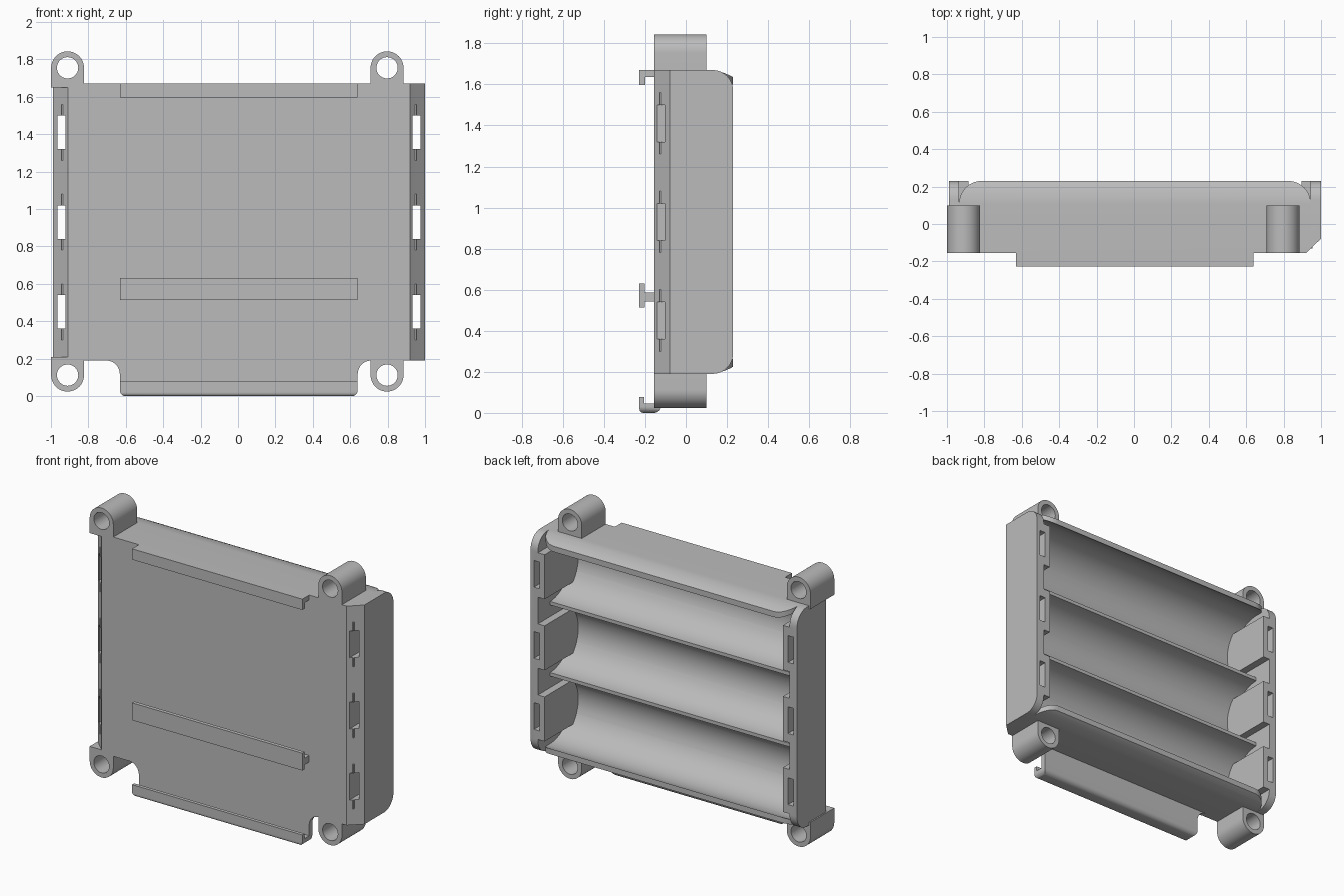
import bpy, bmesh
from math import sin, cos, asin, pi, radians
from mathutils import Vector

cube = bpy.data.objects.get("Cube")
if cube:
    bpy.data.objects.remove(cube, do_unlink=True)

grey = bpy.data.materials.new("plain grey plastic")
grey.use_nodes = True
COLOUR = (0.5, 0.5, 0.5, 1)
grey.diffuse_color = COLOUR
grey.node_tree.nodes["Principled BSDF"].inputs["Base Color"].default_value = COLOUR

MID = 0.005                      # centre of the tray in x
FRONT, BACK = -0.155, 0.23
LOW, HIGH = 0.19, 1.67
CELLS = (0.45, 0.93, 1.41)       # heights of the cell axes
AXIS_Y, R_IN, R_OUT = 0.1, 0.228, 0.26
INNER, OUTER = 0.94, 0.995       # end plate, from the tray centre
CLIP_L, CLIP_R = -0.632, 0.64


def prism(name, pts, axis, lo, hi):
    """Extrude a 2D outline along an axis; the points use the other two axes in order."""
    bm = bmesh.new()
    verts = []
    for p in pts:
        co = list(p)
        co.insert("xyz".index(axis), lo)
        verts.append(bm.verts.new(co))
    face = bm.faces.new(verts)
    shift = Vector([hi - lo if a == axis else 0 for a in "xyz"])
    ext = bmesh.ops.extrude_face_region(bm, geom=[face])["geom"]
    bmesh.ops.translate(bm, vec=shift, verts=[v for v in ext if isinstance(v, bmesh.types.BMVert)])
    bmesh.ops.recalc_face_normals(bm, faces=bm.faces)
    mesh = bpy.data.meshes.new(name)
    bm.to_mesh(mesh)
    bm.free()
    mesh.materials.append(grey)
    obj = bpy.data.objects.new(name, mesh)
    bpy.context.collection.objects.link(obj)
    return obj


def box(name, x, y, z):
    return prism(name, [(x[0], y[0]), (x[1], y[0]), (x[1], y[1]), (x[0], y[1])], "z", *z)


def activate(obj):
    bpy.ops.object.select_all(action="DESELECT")
    obj.select_set(True)
    bpy.context.view_layer.objects.active = obj


def combine(obj, other, operation, keep=False):
    mod = obj.modifiers.new("combine", "BOOLEAN")
    mod.operation, mod.object, mod.solver = operation, other, "EXACT"
    activate(obj)
    bpy.ops.object.modifier_apply(modifier=mod.name)
    if not keep:
        bpy.data.objects.remove(other, do_unlink=True)


def smooth(obj):
    activate(obj)
    bpy.ops.object.shade_smooth_by_angle(angle=radians(30))


def arc(centre, r, start, end, n):
    """Arc points; the angle is in degrees, counter-clockwise from the first axis."""
    return [(centre[0] + r * cos(radians(start + (end - start) * i / n)),
             centre[1] + r * sin(radians(start + (end - start) * i / n))) for i in range(n + 1)]


def side_arc(z, r, start, end, n):
    """Arc about a cell axis, swept from below, round the front, to above."""
    return [(AXIS_Y - y, z - h) for h, y in arc((0, 0), r, start, end, n)]


# Trough shell: three round channels with lips that curl inward
lip_in = asin((BACK - AXIS_Y) / R_IN) * 180 / pi
lip_out = asin((BACK - AXIS_Y) / R_OUT) * 180 / pi
profile = [(FRONT, LOW)] + side_arc(CELLS[0], R_OUT, 0, -lip_out, 6)
for i, z in enumerate(CELLS):
    profile += side_arc(z, R_IN, -lip_in if i == 0 else 0, 180 + lip_in if i == 2 else 180, 32)
profile += side_arc(CELLS[2], R_OUT, 180 + lip_out, 180, 6) + [(FRONT, HIGH)]
shell = prism("cell_trough", profile, "x", MID - INNER, MID + INNER)

# Round the lip corners and chamfer the front edges
half = [(0.915, FRONT), (INNER + 0.01, -0.121)] + arc((0.82, 0.11), 0.12, 0, 90, 10)
half[2:3] = [(INNER + 0.01, 0.11), (INNER, 0.11)]
outline = [(MID + x, y) for x, y in half] + [(MID - x, y) for x, y in reversed(half)]
combine(shell, prism("lip_cutter", outline, "z", 0, 2), "INTERSECT")

# End plates with contact blocks and slots
for side, label in ((1, "left"), (-1, "right")):
    pts = [(INNER, -0.131), (OUTER, -0.078), (OUTER, BACK), (INNER, BACK)]
    plate = prism(label + "_end_plate", [(MID + side * x, y) for x, y in pts], "z", LOW, HIGH)
    bm = bmesh.new()
    bm.from_mesh(plate.data)
    corners = [e for e in bm.edges if all(abs(v.co.y - BACK) < 1e-4 for v in e.verts)
               and abs(e.verts[0].co.z - e.verts[1].co.z) < 1e-4]
    bmesh.ops.bevel(bm, geom=corners, offset=0.1, segments=8, profile=0.5, affect="EDGES")
    bm.to_mesh(plate.data)
    bm.free()
    for z in CELLS:
        xs = sorted((MID + side * 0.89, MID + side * (INNER + 0.01)))
        combine(plate, box("contact_block", xs, (-0.13, BACK), (z - 0.15, z + 0.15)), "UNION")
    for z in CELLS:
        xs = sorted((MID + side * 0.928, MID + side * 0.97))
        slot = box("slot_cutter", xs, (-0.4, 0.4), (z - 0.09, z + 0.09))
        combine(shell, slot, "DIFFERENCE", keep=True)
        combine(plate, slot, "DIFFERENCE")
    smooth(plate)
smooth(shell)

# Screw bosses
R_BOSS = 0.088
for x, xn in ((-0.911, "right"), (0.797, "left")):
    for z, zn, up in ((1.755, "upper", 1), (0.112, "lower", -1)):
        root = HIGH - 0.02 if up > 0 else LOW + 0.02
        pts = arc((x, z), R_BOSS, 0, 180 * up, 24) + [(x - R_BOSS, root), (x + R_BOSS, root)]
        boss = prism(f"{zn}_{xn}_screw_boss", pts, "y", FRONT, AXIS_Y)
        hole = prism("hole_cutter", arc((x, z), 0.057, 0, 351, 39), "y", -0.5, 0.5)
        combine(boss, hole, "DIFFERENCE")
        smooth(boss)

# Front rails: hooked at the top, T-shaped in the middle
F = -0.228
prism("upper_rail", [(FRONT, HIGH), (F, HIGH), (F, 1.597), (-0.2, 1.597),
                     (-0.2, 1.637), (FRONT, 1.637)], "x", CLIP_L, CLIP_R)
prism("middle_rail", [(FRONT, 0.587), (-0.203, 0.587), (-0.203, 0.63), (F, 0.63), (F, 0.513),
                      (-0.203, 0.513), (-0.203, 0.543), (FRONT, 0.543)], "x", CLIP_L, CLIP_R)

# Lower flap curling forward into a hooked rail
B = -0.122
flap_pts = ([(B, LOW + 0.01)] + arc((B - 0.035, 0.035), 0.035, 0, -90, 6)
            + arc((F + 0.02, 0.02), 0.02, 270, 180, 5)
            + [(F, 0.078), (-0.205, 0.078), (-0.205, 0.045), (FRONT, 0.045), (FRONT, LOW + 0.01)])
flap = prism("lower_flap", flap_pts, "x", CLIP_L, CLIP_R)
r = 0.03
mask = (arc((CLIP_L + r, r), r, 180, 270, 6) + arc((CLIP_R - r, r), r, 270, 360, 6)
        + [(CLIP_R, 0.5), (CLIP_L, 0.5)])
combine(flap, prism("flap_cutter", mask, "y", -0.5, 0.5), "INTERSECT")
smooth(flap)

# Curved gussets where the flap meets the tray
for edge, side, label in ((CLIP_L, -1, "right"), (CLIP_R, 1, "left")):
    curve = [(edge + side * x, z) for x, z in arc((0.072, LOW - 0.072), 0.072, 180, 90, 8)]
    smooth(prism(label + "_flap_gusset", curve + [(edge, LOW)], "y", FRONT, B))
